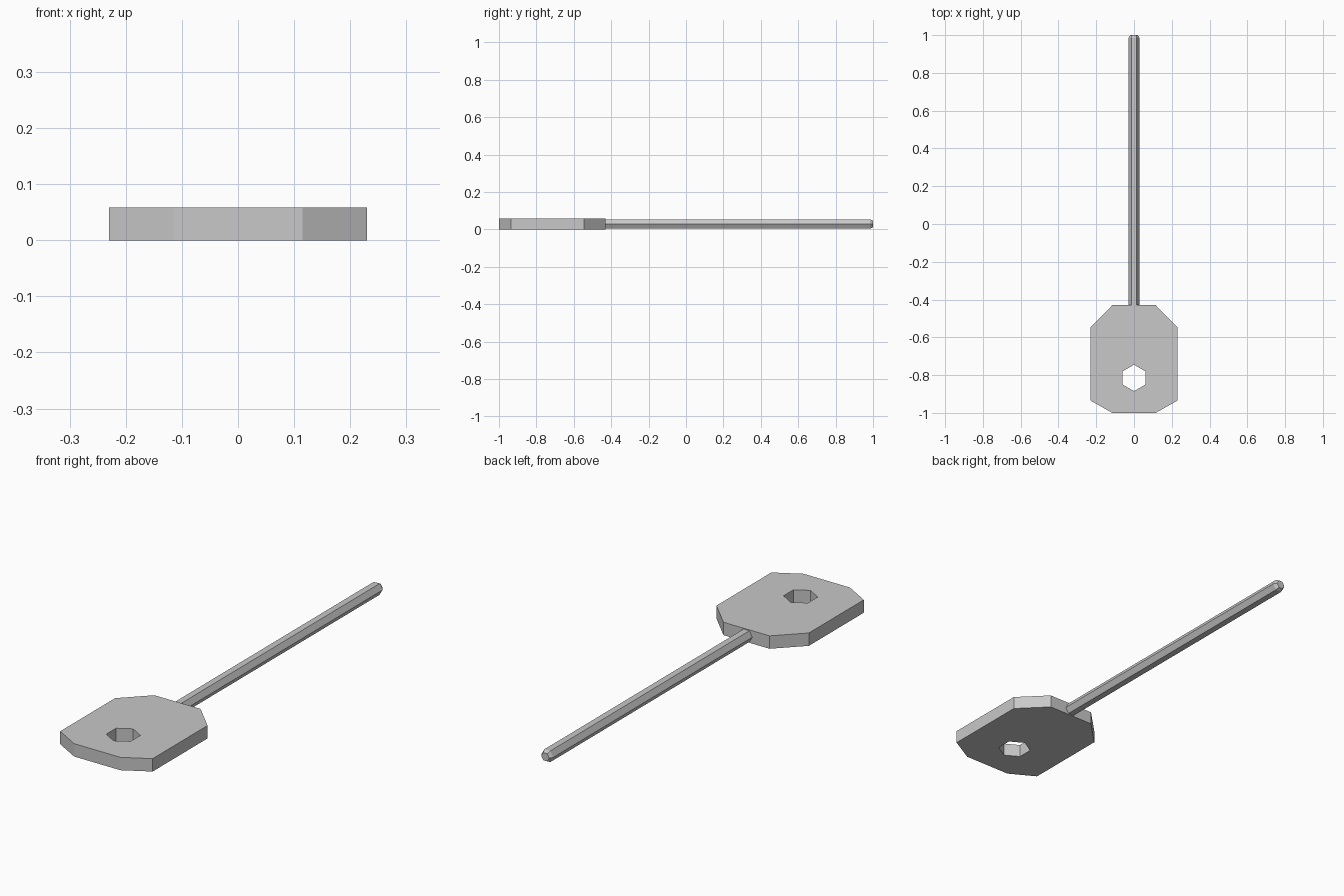
import bpy
import bmesh
from math import cos, sin, tau

cube = bpy.data.objects.get("Cube")
if cube:
    bpy.data.objects.remove(cube, do_unlink=True)

THICK = 0.058
HEAD_END = -0.43

steel = bpy.data.materials.new("plain grey steel")
steel.use_nodes = True
GREY = (0.58, 0.58, 0.58, 1)
steel.diffuse_color = GREY
steel.node_tree.nodes["Principled BSDF"].inputs["Base Color"].default_value = GREY


def hexagon(radius, turn=0.0):
    """Corners of a regular hexagon around the origin."""
    return [(radius * cos(tau * (i / 6 + turn)), radius * sin(tau * (i / 6 + turn)))
            for i in range(6)]


def loft(name, rings):
    """Solid skinned through matching rings of points, with end caps."""
    bm = bmesh.new()
    loops = [[bm.verts.new(p) for p in ring] for ring in rings]
    for a, b in zip(loops, loops[1:]):
        for i in range(len(a)):
            j = (i + 1) % len(a)
            bm.faces.new((a[i], a[j], b[j], b[i]))
    bm.faces.new(loops[0])
    bm.faces.new(loops[-1])
    bmesh.ops.recalc_face_normals(bm, faces=bm.faces)
    mesh = bpy.data.meshes.new(name)
    bm.to_mesh(mesh)
    bm.free()
    mesh.materials.append(steel)
    obj = bpy.data.objects.new(name, mesh)
    bpy.context.collection.objects.link(obj)
    return obj


# Flat handle plate with cut corners, mirrored from its +x half
half = [(0.115, -1.0), (0.23, -0.935), (0.23, -0.545), (0.115, HEAD_END)]
outline = half + [(-x, y) for x, y in reversed(half)]
plate = loft("handle_plate", [[(x, y, z) for x, y in outline] for z in (0, THICK)])

# Hexagonal hole through the plate
hole = hexagon(0.07, turn=1 / 12)
cutter = loft("hole_cutter", [[(x, y - 0.815, z) for x, y in hole]
                              for z in (-0.1, 0.1)])
cutter.hide_render = True
cutter.hide_viewport = True
cut = plate.modifiers.new("hanging_hole", "BOOLEAN")
cut.operation = "DIFFERENCE"
cut.solver = "EXACT"
cut.object = cutter

# Hexagonal shaft with a chamfered tip
sections = [(HEAD_END, 0.029), (0.985, 0.029), (1.0, 0.02)]
loft("hex_shaft", [[(x, y, z + THICK / 2) for x, z in hexagon(r)]
                   for y, r in sections])
